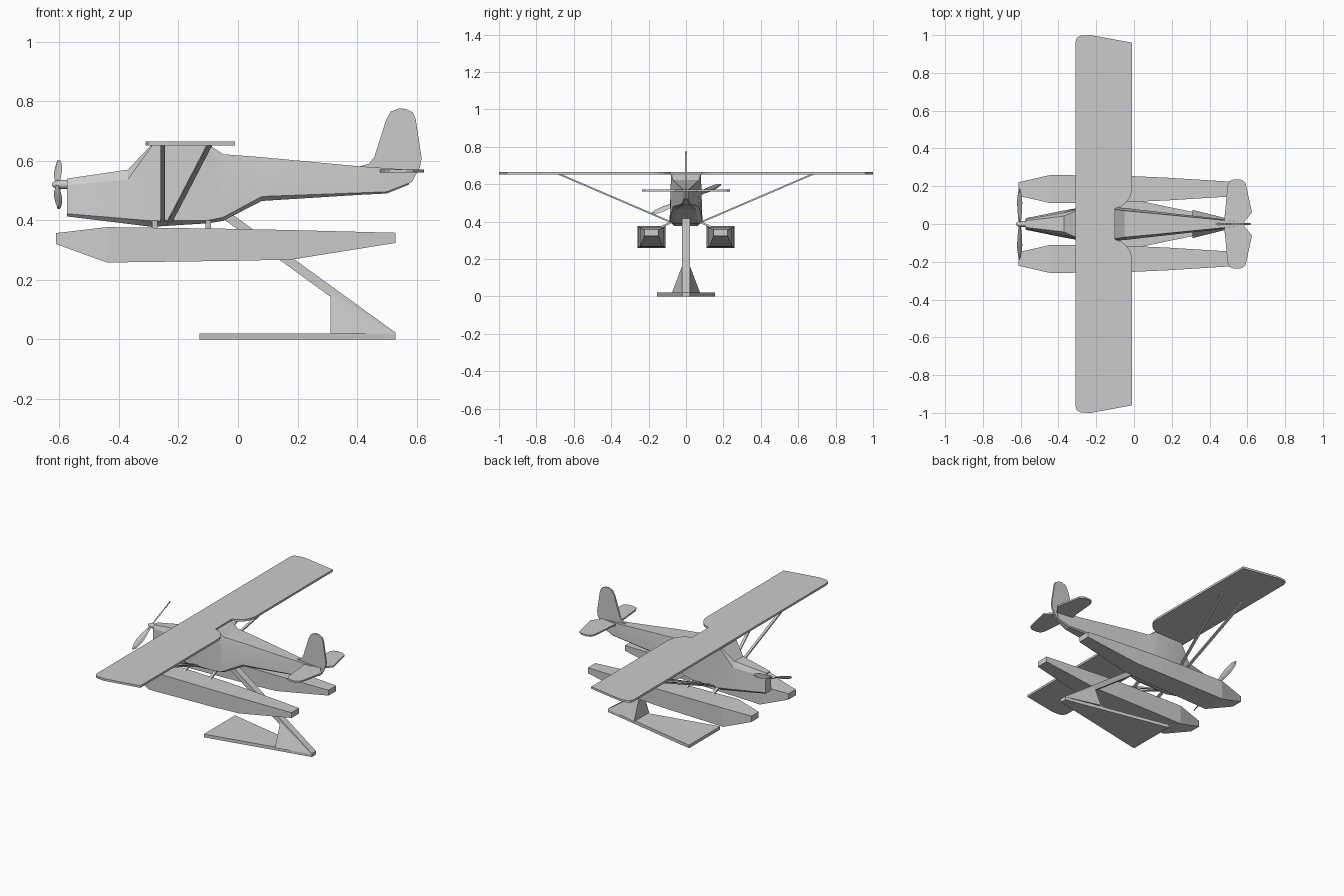
import bpy, bmesh, math
from mathutils import Vector, Matrix

old = bpy.data.objects.get("Cube")
if old:
    bpy.data.objects.remove(old, do_unlink=True)

grey = bpy.data.materials.new("plain grey")
grey.use_nodes = True
grey.diffuse_color = (0.6, 0.6, 0.6, 1)
grey.node_tree.nodes["Principled BSDF"].inputs["Base Color"].default_value = (0.6, 0.6, 0.6, 1)


def finish(name, bm, smooth=None):
    bmesh.ops.recalc_face_normals(bm, faces=bm.faces)
    me = bpy.data.meshes.new(name)
    bm.to_mesh(me)
    bm.free()
    me.materials.append(grey)
    ob = bpy.data.objects.new(name, me)
    bpy.context.collection.objects.link(ob)
    if smooth:
        bpy.ops.object.select_all(action='DESELECT')
        ob.select_set(True)
        bpy.context.view_layer.objects.active = ob
        bpy.ops.object.shade_smooth_by_angle(angle=math.radians(smooth))
    return ob


def loft(name, rings, smooth=None):
    """Skin a list of equal point rings and cap both ends."""
    bm = bmesh.new()
    loops = [[bm.verts.new(p) for p in ring] for ring in rings]
    n = len(loops[0])
    for a, b in zip(loops, loops[1:]):
        for i in range(n):
            j = (i + 1) % n
            bm.faces.new((a[i], a[j], b[j], b[i]))
    bm.faces.new(loops[0])
    bm.faces.new(loops[-1])
    return finish(name, bm, smooth)


def plate(name, outline, axis, centre, thick):
    """Flat outline given thickness along y (axis 1) or z (axis 2)."""
    def at(p, d):
        return (p[0], d, p[1]) if axis == 1 else (p[0], p[1], d)
    return loft(name, [[at(p, centre + s * thick / 2) for p in outline] for s in (-1, 1)])


def mirrored(outline):
    return outline + [(x, -y) for x, y in reversed(outline)]


def bar(name, a, b, wide, thin):
    """Rectangular strut, wide along x."""
    a, b = Vector(a), Vector(b)
    u = Vector((wide / 2, 0, 0))
    v = (b - a).cross(u).normalized() * thin / 2
    loft(name, [[p + u + v, p - u + v, p - u - v, p + u - v] for p in (a, b)])


# Fuselage: x, bottom, chamfer height, top, half width low, half width high
stations = [(-0.575, 0.413, 0.422, 0.54, 0.03, 0.025),
            (-0.37, 0.388, 0.405, 0.57, 0.072, 0.06),
            (-0.29, 0.378, 0.398, 0.655, 0.086, 0.08),
            (-0.10, 0.39, 0.40, 0.655, 0.088, 0.08),
            (-0.05, 0.398, 0.41, 0.622, 0.085, 0.072),
            (0.08, 0.465, 0.48, 0.612, 0.07, 0.06),
            (0.40, 0.485, 0.492, 0.582, 0.034, 0.028),
            (0.50, 0.49, 0.496, 0.575, 0.022, 0.018),
            (0.575, 0.52, 0.525, 0.57, 0.01, 0.01)]


def hull(x, zb, zc, zt, wl, wh):
    r = 0.2 * (zt - zc) if x < -0.35 else 0.006
    half = [(0.75 * wl, zb), (wl, zc), (wh, zt - r), (wh * (0.7 if x < -0.35 else 0.97), zt)]
    return [(x, y, z) for y, z in half] + [(x, -y, z) for y, z in reversed(half)]


loft("fuselage", [hull(*s) for s in stations], 15)

# Wing with rounded tips and a curved trailing edge cut out over the cabin
wing = [(-0.31, 0.0), (-0.31, 0.965), (-0.302, 0.987), (-0.28, 0.998), (-0.23, 1.0),
        (-0.01, 0.96), (-0.01, 0.18), (-0.02, 0.145), (-0.04, 0.115), (-0.07, 0.092),
        (-0.1, 0.082), (-0.1, 0.0)]
plate("wing", mirrored(wing[1:-1]), 2, 0.658, 0.013)

# Tail surfaces
plate("tail_fin", [(0.40, 0.578), (0.44, 0.59), (0.458, 0.612), (0.497, 0.735), (0.513, 0.765),
                   (0.54, 0.776), (0.565, 0.774), (0.588, 0.762), (0.597, 0.74), (0.617, 0.61),
                   (0.612, 0.58), (0.585, 0.53), (0.56, 0.515), (0.45, 0.55)], 1, 0, 0.011)
plate("tailplane", mirrored([(0.475, 0.01), (0.482, 0.06), (0.495, 0.205), (0.507, 0.228),
                             (0.53, 0.236), (0.565, 0.236), (0.59, 0.22), (0.625, 0.06),
                             (0.585, 0.015)]), 2, 0.566, 0.01)

# Floats: x, bottom, top, half width
float_stations = [(-0.612, 0.32, 0.357, 0.036), (-0.44, 0.258, 0.377, 0.075),
                  (0.0, 0.264, 0.371, 0.068), (0.18, 0.268, 0.367, 0.06),
                  (0.53, 0.324, 0.358, 0.038)]
for side, word in ((1, "left"), (-1, "right")):
    mid = side * 0.185
    loft(word + "_float", [[(x, mid - w, b), (x, mid + w, b), (x, mid + w, t), (x, mid - w, t)]
                           for x, b, t, w in float_stations])
    # Wing struts and float struts
    bar(word + "_front_wing_strut", (-0.253, side * 0.075, 0.395),
        (-0.253, side * 0.68, 0.655), 0.016, 0.009)
    bar(word + "_rear_wing_strut", (-0.23, side * 0.075, 0.395),
        (-0.095, side * 0.68, 0.655), 0.016, 0.009)
    for x, place in ((-0.28, "front"), (-0.10, "rear")):
        bar(word + "_" + place + "_float_strut", (x, side * 0.06, 0.405),
            (x, side * 0.17, 0.355), 0.018, 0.01)

# Propeller: twisted oval blades on a short hub
spin = Matrix.Rotation(math.radians(23), 3, 'X')
hub = Vector((-0.605, 0, 0.52))
for side, word in ((1, "left"), (-1, "right")):
    rings = []
    for r, chord in ((0.0, 0.006), (0.04, 0.01), (0.08, 0.016), (0.13, 0.019), (0.18, 0.014),
                     (0.203, 0.004)):
        twist = math.radians(65 - 150 * r) * side
        along = Vector((math.sin(twist), 0, math.cos(twist))) * chord
        flat = Vector((math.cos(twist), 0, -math.sin(twist))) * 0.003
        rings.append([hub + spin @ (Vector((0, side * r, 0)) + d) for d in (along, flat, -along, -flat)])
    loft(word + "_propeller_blade", rings)
loft("propeller_hub", [[(x, r * math.cos(a * math.tau / 12), 0.52 + r * math.sin(a * math.tau / 12))
                        for a in range(12)]
                       for x, r in ((-0.625, 0.005), (-0.615, 0.012), (-0.595, 0.015), (-0.57, 0.015))], 40)

# Display stand: triangular base, gusset and slanted arm
plate("stand_base", mirrored([(-0.13, 0.155), (0.5, 0.025), (0.53, 0.02)]), 2, 0.01, 0.02)
loft("stand_gusset", [[(0.31, -0.075, 0.02), (0.31, 0.075, 0.02), (0.31, 0.02, 0.165), (0.31, -0.02, 0.165)],
                      [(0.53, -0.02, 0.018), (0.53, 0.02, 0.018), (0.53, 0.02, 0.022), (0.53, -0.02, 0.022)]])
plate("stand_arm", [(-0.05, 0.405), (-0.04, 0.435), (0.53, 0.022), (0.53, 0.005), (0.48, 0.02)],
      1, 0, 0.042)
